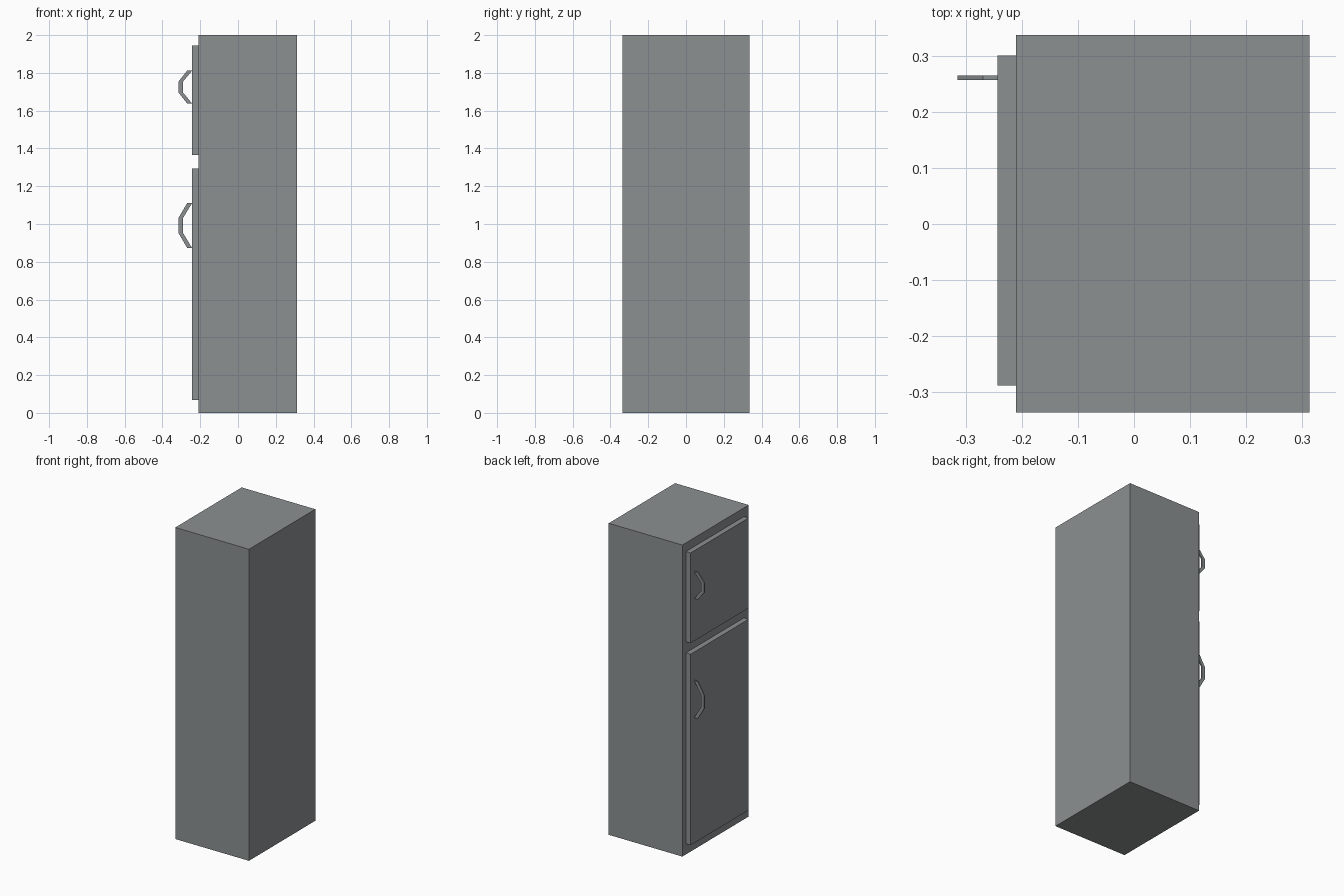
import bpy

if "Cube" in bpy.data.objects:
    bpy.data.objects.remove(bpy.data.objects["Cube"])

grey = bpy.data.materials.new("cool_grey")
grey.diffuse_color = (0.26, 0.28, 0.285, 1)
grey.use_nodes = True
grey.node_tree.nodes["Principled BSDF"].inputs["Base Color"].default_value = grey.diffuse_color


def prism(name, profile, y0, y1):
    """Extrude an x-z outline from y0 to y1."""
    n = len(profile)
    verts = [(x, y, z) for y in (y0, y1) for x, z in profile]
    faces = [tuple(range(n)), tuple(range(2 * n - 1, n - 1, -1))]
    faces += [(i, i + n, (i + 1) % n + n, (i + 1) % n) for i in range(n)]
    mesh = bpy.data.meshes.new(name)
    mesh.from_pydata(verts, [], faces)
    mesh.materials.append(grey)
    obj = bpy.data.objects.new(name, mesh)
    bpy.context.collection.objects.link(obj)
    return obj


def box(name, x0, x1, y0, y1, z0, z1):
    return prism(name, [(x0, z0), (x1, z0), (x1, z1), (x0, z1)], y0, y1)


def handle(name, z_mid, half, grip):
    """Bent flat bar: two sloped arms and a straight grip."""
    door, arm, inner, outer = -0.243, -0.269, -0.291, -0.315
    outline = [(door, -half), (inner, -grip), (inner, grip), (door, half),
               (arm, half), (outer, grip), (outer, -grip), (arm, -half)]
    return prism(name, [(x, z_mid + z) for x, z in reversed(outline)], 0.257, 0.265)


# Cabinet
box("cabinet", -0.21, 0.313, -0.336, 0.337, 0, 2)

# Doors on the -x side, each with its handle
box("freezer_door", -0.243, -0.21, -0.288, 0.30, 1.365, 1.944)
box("fridge_door", -0.243, -0.21, -0.288, 0.30, 0.068, 1.294)
handle("freezer_handle", 1.725, 0.087, 0.029)
handle("fridge_handle", 0.992, 0.119, 0.040)
